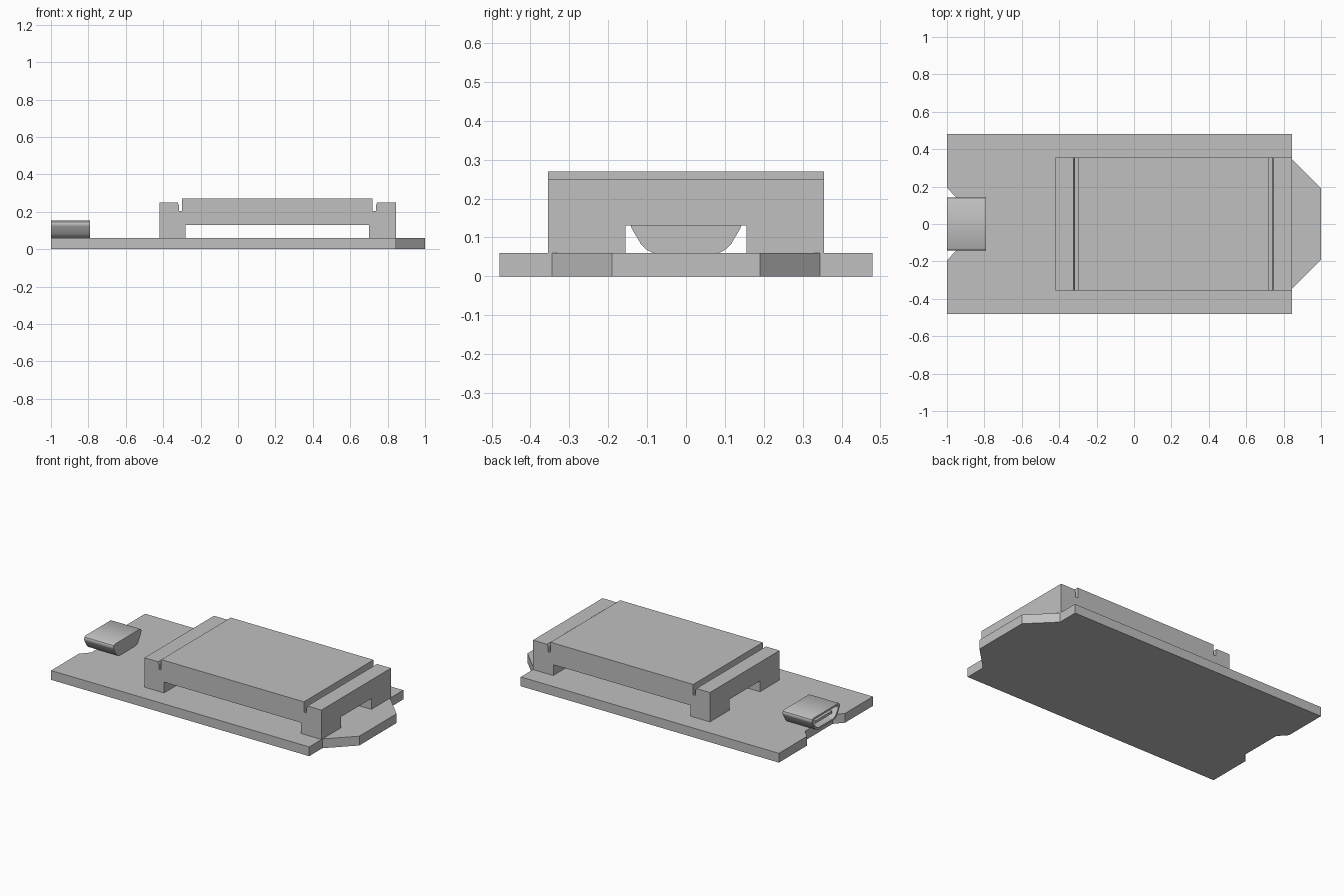
import bpy, bmesh
from mathutils import Vector

if "Cube" in bpy.data.objects:
    bpy.data.objects.remove(bpy.data.objects["Cube"])

grey = bpy.data.materials.new("light_grey")
grey.diffuse_color = (0.53, 0.53, 0.53, 1)
grey.use_nodes = True
grey.node_tree.nodes["Principled BSDF"].inputs["Base Color"].default_value = grey.diffuse_color


def prism(name, outline, direction, place):
    """Extrude a closed 2D outline; place maps (a, b) to a 3D point."""
    bm = bmesh.new()
    face = bm.faces.new([bm.verts.new(place(a, b)) for a, b in outline])
    res = bmesh.ops.extrude_face_region(bm, geom=[face])
    moved = [v for v in res["geom"] if isinstance(v, bmesh.types.BMVert)]
    bmesh.ops.translate(bm, verts=moved, vec=Vector(direction))
    bmesh.ops.recalc_face_normals(bm, faces=bm.faces)
    mesh = bpy.data.meshes.new(name)
    bm.to_mesh(mesh)
    bm.free()
    mesh.materials.append(grey)
    obj = bpy.data.objects.new(name, mesh)
    bpy.context.collection.objects.link(obj)
    return obj


def activate(obj):
    bpy.ops.object.select_all(action='DESELECT')
    obj.select_set(True)
    bpy.context.view_layer.objects.active = obj


def cut(target, cutter):
    mod = target.modifiers.new("cut", 'BOOLEAN')
    mod.operation = 'DIFFERENCE'
    mod.solver = 'EXACT'
    mod.object = cutter
    activate(target)
    bpy.ops.object.modifier_apply(modifier=mod.name)
    bpy.data.objects.remove(cutter)


def mirrored(half):
    return half + [(-a, b) for a, b in reversed(half)]


# circuit board: notch at the left end, tapered tongue at the right end
half = [(0.14, -0.95), (0.195, -1), (0.48, -1), (0.48, 0.845),
        (0.345, 0.845), (0.19, 1)]
prism("circuit_board", mirrored(half), (0, 0, 0.06), lambda y, x: (x, y, 0))

# raised housing: grooved top, open underneath in both directions
side = [(-0.42, 0.06), (-0.28, 0.06), (-0.28, 0.13), (0.70, 0.13), (0.70, 0.06),
        (0.845, 0.06), (0.845, 0.25), (0.745, 0.25), (0.738, 0.235),
        (0.738, 0.203), (0.72, 0.203), (0.72, 0.27), (-0.30, 0.27),
        (-0.30, 0.203), (-0.316, 0.203), (-0.316, 0.235), (-0.323, 0.25),
        (-0.42, 0.25)]
housing = prism("housing", side, (0, 0.71, 0), lambda x, z: (x, -0.355, z))
channel = prism("channel_cutter",
                [(-0.155, 0), (0.155, 0), (0.155, 0.13), (-0.155, 0.13)],
                (2, 0, 0), lambda y, z: (-0.8, y, z))
cut(housing, channel)

# connector shell: rounded trapezoid, hollow from the left end
half = [(0.077, 0.06), (0.089, 0.062), (0.099, 0.067), (0.108, 0.074),
        (0.116, 0.083), (0.139, 0.122), (0.142, 0.130), (0.142, 0.138),
        (0.139, 0.146), (0.130, 0.152)]
shell = prism("connector_shell", mirrored(half), (0.21, 0, 0),
              lambda y, z: (-1, y, z))
inner = [(y * 0.89, 0.106 + (z - 0.106) * 0.74) for y, z in half]
cavity = prism("cavity_cutter", mirrored(inner), (0.24, 0, 0),
               lambda y, z: (-1.05, y, z))
cut(shell, cavity)
activate(shell)
bpy.ops.object.shade_smooth_by_angle(angle=0.6)

# contact tongue inside the connector
prism("connector_tongue",
      [(-0.085, 0.098), (0.085, 0.098), (0.085, 0.115), (-0.085, 0.115)],
      (0.18, 0, 0), lambda y, z: (-0.985, y, z))
